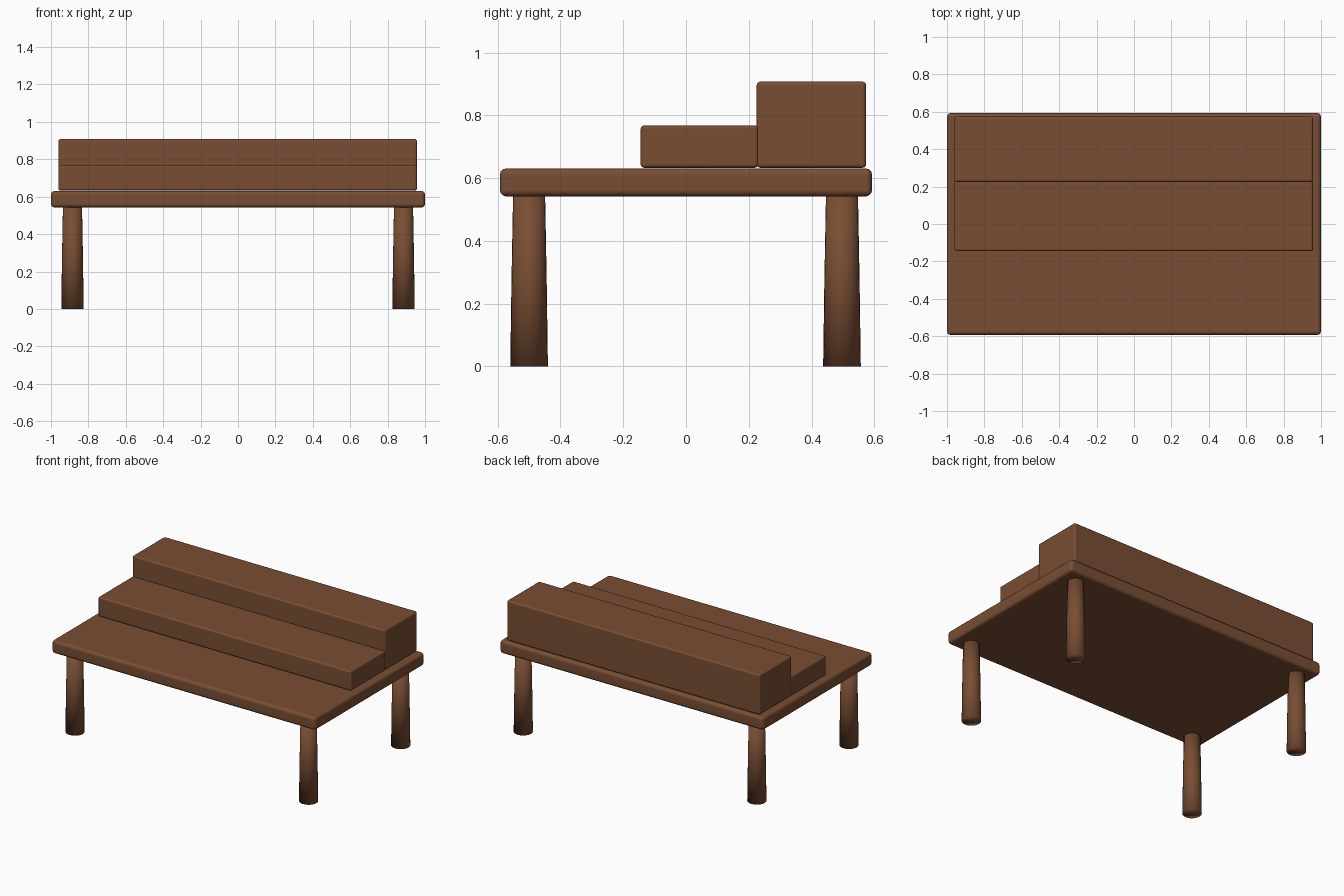
import bpy
import bmesh
import math
from mathutils import Matrix

default = bpy.data.objects.get("Cube")
if default:
    bpy.data.objects.remove(default, do_unlink=True)

# Single brown wood colour
wood = bpy.data.materials.new("brown_wood")
wood.use_nodes = True
colour = (0.19, 0.075, 0.033, 1)
wood.diffuse_color = colour
bsdf = wood.node_tree.nodes["Principled BSDF"]
bsdf.inputs["Base Color"].default_value = colour
bsdf.inputs["Roughness"].default_value = 0.7


def finish(bm, name):
    mesh = bpy.data.meshes.new(name)
    bm.to_mesh(mesh)
    bm.free()
    mesh.materials.append(wood)
    obj = bpy.data.objects.new(name, mesh)
    bpy.context.collection.objects.link(obj)
    return obj


def rounded_board(name, low, high, radius):
    bm = bmesh.new()
    bmesh.ops.create_cube(bm, size=1)
    size = [b - a for a, b in zip(low, high)]
    centre = [(a + b) / 2 for a, b in zip(low, high)]
    bmesh.ops.scale(bm, vec=size, verts=bm.verts)
    bmesh.ops.translate(bm, vec=centre, verts=bm.verts)
    bmesh.ops.bevel(bm, geom=bm.edges[:], offset=radius, segments=3,
                    profile=0.5, affect='EDGES')
    for face in bm.faces:
        face.smooth = True
    obj = finish(bm, name)
    obj.modifiers.new("flat_faces", 'WEIGHTED_NORMAL').keep_sharp = True
    return obj


def leg(name, x, y):
    # Tapered post, wider at the foot
    bm = bmesh.new()
    sides = 24
    rings = []
    for z, r in ((0, 0.06), (0.28, 0.056), (0.55, 0.051)):
        ring = []
        for i in range(sides):
            a = math.tau * i / sides
            ring.append(bm.verts.new((r * math.cos(a), r * math.sin(a), z)))
        rings.append(ring)
    for lower, upper in zip(rings, rings[1:]):
        for i in range(sides):
            j = (i + 1) % sides
            bm.faces.new((lower[i], lower[j], upper[j], upper[i]))
    bm.faces.new(rings[0][::-1])
    bm.faces.new(rings[-1])
    for face in bm.faces:
        face.smooth = True
    bm.transform(Matrix.Translation((x, y, 0)))
    return finish(bm, name)


# Table top and the two raised steps
rounded_board("table_top", (-1, -0.593, 0.542), (1, 0.593, 0.631), 0.02)
rounded_board("low_step", (-0.96, -0.145, 0.633), (0.957, 0.231, 0.768), 0.012)
rounded_board("high_step", (-0.96, 0.225, 0.633), (0.957, 0.574, 0.908), 0.012)

# Four legs
for side, x in (("right", -0.885), ("left", 0.885)):
    for end, y in (("front", -0.5), ("back", 0.497)):
        leg(f"{end}_{side}_leg", x, y)
